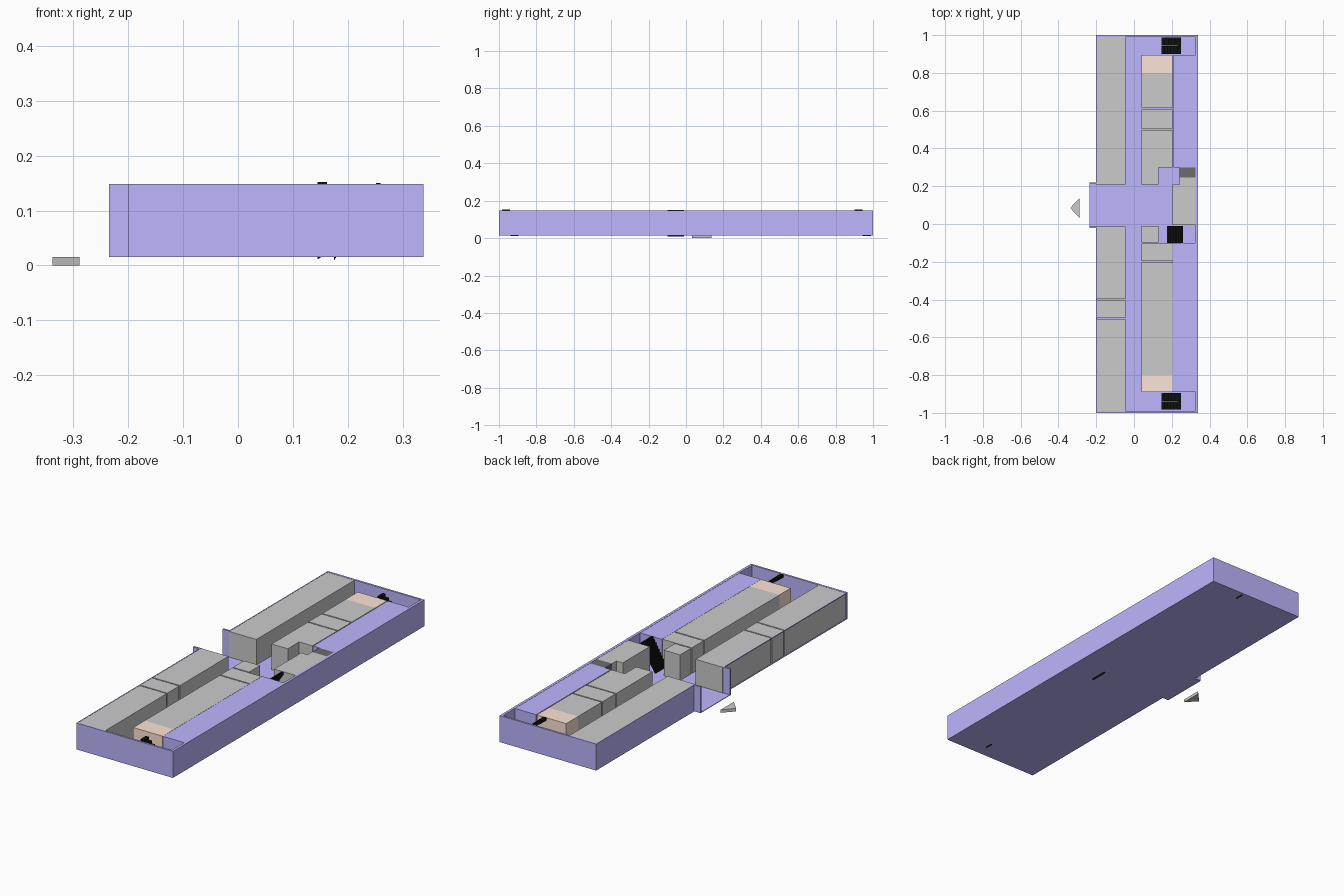
import bpy, bmesh

if "Cube" in bpy.data.objects:
    bpy.data.objects.remove(bpy.data.objects["Cube"])

def material(name, rgb):
    m = bpy.data.materials.new(name)
    m.diffuse_color = (*rgb, 1)
    m.use_nodes = True
    m.node_tree.nodes["Principled BSDF"].inputs["Base Color"].default_value = m.diffuse_color
    return m

PURPLE = material("wall_purple", (0.51, 0.47, 1.0))
PINK = material("end_pink", (1.0, 0.78, 0.68))
BLACK = material("stair_black", (0.005, 0.005, 0.005))
DARK = material("dark_grey", (0.15, 0.15, 0.15))

Z0, Z1, TOP = 0.015, 0.018, 0.148   # underside, floor level, wall top


def finish(name, bm, mat):
    bmesh.ops.recalc_face_normals(bm, faces=bm.faces)
    me = bpy.data.meshes.new(name)
    bm.to_mesh(me)
    bm.free()
    ob = bpy.data.objects.new(name, me)
    bpy.context.collection.objects.link(ob)
    if mat:
        me.materials.append(mat)
    return ob


def prism(name, points, offset, mat=None):
    """Extrude a closed 3D outline along an offset vector."""
    bm = bmesh.new()
    face = bm.faces.new([bm.verts.new(p) for p in points])
    ext = bmesh.ops.extrude_face_region(bm, geom=[face])
    verts = [v for v in ext["geom"] if isinstance(v, bmesh.types.BMVert)]
    bmesh.ops.translate(bm, vec=offset, verts=verts)
    return finish(name, bm, mat)


def box(name, x0, x1, y0, y1, mat=None, z0=Z1, z1=TOP - 0.001):
    pts = [(x0, y0, z0), (x1, y0, z0), (x1, y1, z0), (x0, y1, z0)]
    return prism(name, pts, (0, 0, z1 - z0), mat)


def flight(name, xa, xb, za, zb, y0, y1, n):
    """Stepped flight from (xa, za) up to (xb, zb) with a sloped underside."""
    dx, dz = (xb - xa) / n, (zb - za) / n
    pts = [(xa, y0, za)]
    for i in range(n):
        pts.append((xa + i * dx, y0, za + (i + 1) * dz))
        pts.append((xa + (i + 1) * dx, y0, za + (i + 1) * dz))
    pts.append((xb, y0, zb - dz))
    return prism(name, pts, (0, y1 - y0, 0), BLACK)


# Floor and entrance floor
box("floor", -0.2, 0.338, -1, 1, PURPLE, Z0, Z1)
box("entrance_floor", -0.235, -0.2, -0.022, 0.22, PURPLE, Z0, Z1)

# Outer walls; the front half of the left side has only a top rail
box("right_wall", 0.325, 0.338, -1, 1, PURPLE, Z1, TOP)
box("left_wall", -0.2, -0.196, 0.21, 1, PURPLE, Z1, TOP)
box("left_rail", -0.2, -0.196, -1, -0.012, PURPLE, TOP - 0.004, TOP)
for s, end in ((-1, "front"), (1, "back")):
    box(end + "_wall", -0.2, 0.325, *sorted((s * 0.99, s)), PURPLE, Z1, TOP)
for y, side in ((-0.022, "front"), (0.212, "back")):
    box("entrance_wall_" + side, -0.235, -0.196, y, y + 0.009, PURPLE, Z1, TOP)

# Raised solid strips along the right wall
box("strip_front", 0.205, 0.325, -0.89, -0.1, PURPLE)
box("strip_back", 0.208, 0.325, 0.3, 0.895, PURPLE)

# Left row of rooms, split by narrow joints
for i, (a, b) in enumerate([(-0.99, -0.503), (-0.497, -0.403), (-0.397, -0.012), (0.21, 0.99)]):
    box(f"left_room_{i}", -0.196, -0.045, a, b)

# Middle row of rooms with coloured end rooms
rooms = [(-0.8, -0.203), (-0.197, -0.103), (0.3, 0.497), (0.503, 0.607), (0.613, 0.8)]
for i, (a, b) in enumerate(rooms):
    box(f"middle_room_{i}", 0.04, 0.204, a, b)
box("middle_room_narrow_front", 0.04, 0.13, -0.097, -0.01)
box("middle_room_narrow_back", 0.04, 0.13, 0.21, 0.3)
box("end_room_front", 0.04, 0.204, -0.89, -0.8, PINK)
box("end_room_back", 0.04, 0.204, 0.8, 0.895, PINK)

# Central service room and the dark shaft behind it
box("service_room_front", 0.205, 0.325, -0.005, 0.21)
box("service_room_back", 0.24, 0.325, 0.21, 0.245)
box("shaft", 0.24, 0.325, 0.245, 0.3, DARK)

# Central stair
flight("central_stair", 0.175, 0.26, 0.009, 0.15, -0.1, -0.01, 10)

# Half-turn stairs at both ends: lower flight, landing, upper flight
for end, low, high in (("front", -0.938, -0.983), ("back", 0.945, 0.9)):
    flight("lower_flight_" + end, 0.145, 0.23, 0.011, 0.08, low, low + 0.043, 5)
    flight("upper_flight_" + end, 0.23, 0.145, 0.08, 0.152, high, high + 0.043, 5)
    a = min(low, high)
    box("landing_" + end, 0.23, 0.25, a, a + 0.088, BLACK, 0.066, 0.08)

# Arrow marker pointing away from the entrance
prism("entrance_arrow", [(-0.338, 0.085, 0), (-0.289, 0.032, 0), (-0.289, 0.137, 0)], (0, 0, 0.015))
